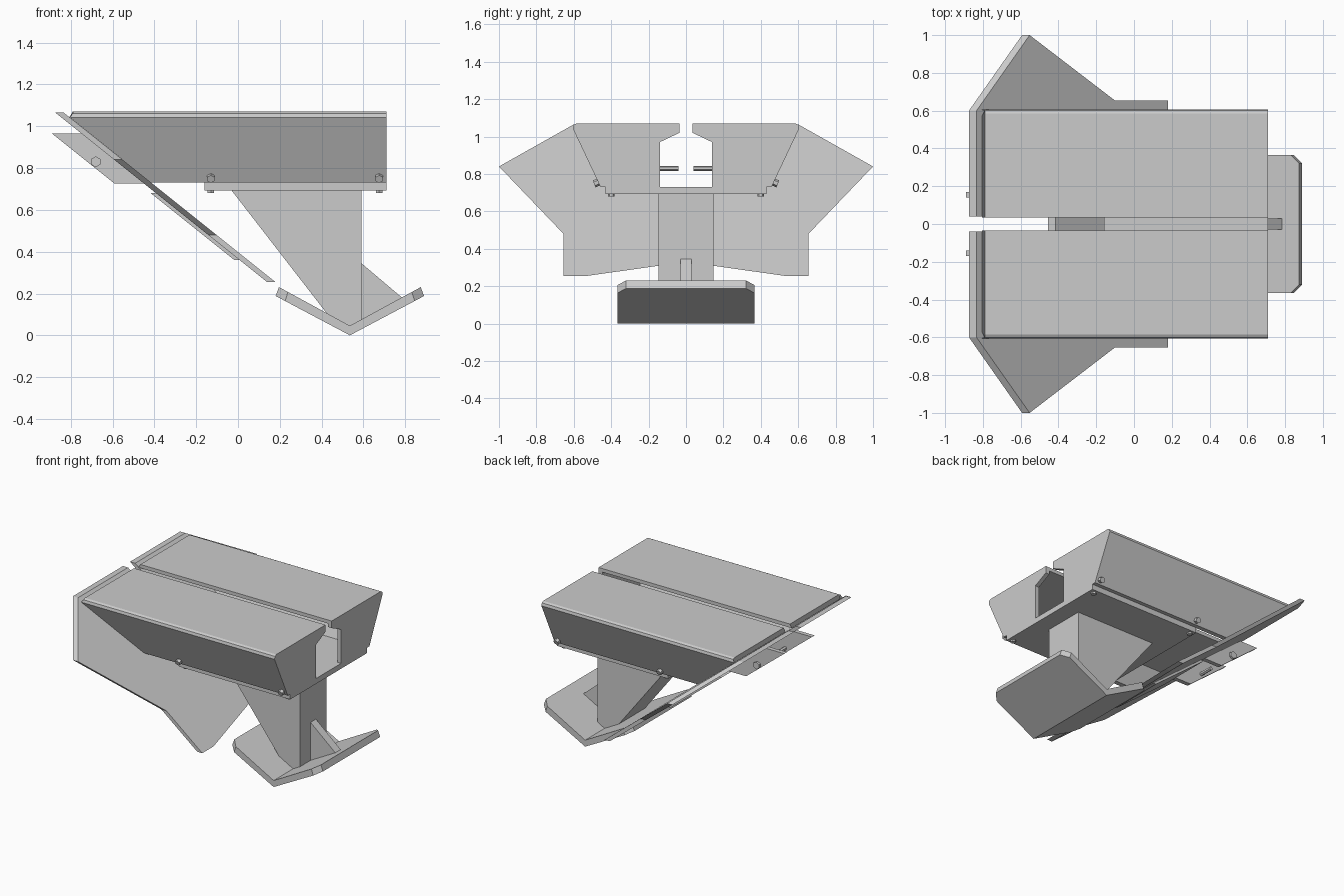
import bpy, bmesh
from mathutils import Vector

if "Cube" in bpy.data.objects:
    bpy.data.objects.remove(bpy.data.objects["Cube"])


def loft(name, pts, start, end):
    """Solid between two images of one 2D outline."""
    bm = bmesh.new()
    a = [bm.verts.new(start(u, v)) for u, v in pts]
    b = [bm.verts.new(end(u, v)) for u, v in pts]
    n = len(pts)
    bm.faces.new(a)
    bm.faces.new(b[::-1])
    for i in range(n):
        j = (i + 1) % n
        bm.faces.new((a[j], a[i], b[i], b[j]))
    bmesh.ops.recalc_face_normals(bm, faces=bm.faces[:])
    me = bpy.data.meshes.new(name)
    bm.to_mesh(me)
    bm.free()
    ob = bpy.data.objects.new(name, me)
    bpy.context.collection.objects.link(ob)
    return ob


def along_x(name, pts, x0, x1):
    return loft(name, pts, lambda y, z: (x0, y, z), lambda y, z: (x1, y, z))


def along_y(name, pts, y0, y1):
    return loft(name, pts, lambda x, z: (x, y0, z), lambda x, z: (x, y1, z))


def mirror_pts(half):
    return half + [(-y, z) for y, z in reversed(half) if y > 0]


def mirror_y(ob):
    m = ob.modifiers.new("mirror", 'MIRROR')
    m.use_axis = (False, True, False)
    pivot = bpy.data.objects.get("centre") or bpy.data.objects.new("centre", None)
    if pivot.name not in bpy.context.collection.objects:
        bpy.context.collection.objects.link(pivot)
        pivot.hide_render = True
    m.mirror_object = pivot


def hex_rod(name, start, end, radius):
    a, b = Vector(start), Vector(end)
    bpy.ops.mesh.primitive_cylinder_add(vertices=6, radius=radius, depth=(b - a).length,
                                        location=(a + b) / 2)
    ob = bpy.context.object
    ob.name = name
    ob.rotation_euler = (b - a).to_track_quat('Z', 'Y').to_euler()
    mirror_y(ob)


def blade_x(z):
    return -0.84 + (1.07 - z) / 0.8


# sloping winged blade, notched in the middle
blade = mirror_pts([(0.14, 0.73), (0.14, 0.97), (0.04, 1.02), (0.04, 1.065), (0.6, 1.065),
                    (1.0, 0.84), (0.655, 0.48), (0.655, 0.255), (0.53, 0.255), (0, 0.33)])
loft("blade", blade, lambda y, z: (blade_x(z), y, z),
     lambda y, z: (blade_x(z) - 0.04, y, z))

# backing strip under the blade
strip = [(-0.2, 0.68), (0.2, 0.68), (0.2, 0.36), (-0.2, 0.36)]
loft("backing_strip", strip, lambda y, z: (blade_x(z) - 0.04, y, z),
     lambda y, z: (blade_x(z) - 0.065, y, z))

# folded roof and side sheet, one per side
shell = [(0.035, 1.07), (0.585, 1.07), (0.6, 1.062), (0.605, 1.043), (0.457, 0.73),
         (0.425, 0.73), (0.572, 1.045), (0.035, 1.045)]
mirror_y(loft("cover", shell, lambda y, z: (0.71, y, z),
              lambda y, z: (max(blade_x(z), -0.79 if z > 1.05 else -0.805), y, z)))

# end plate with the central opening
end = [(0.035, 1.05), (0.59, 1.05), (0.445, 0.73), (0.14, 0.73), (0.14, 0.97), (0.035, 1.02)]
mirror_y(along_x("end_plate", end, 0.68, 0.71))

# floor plate
along_y("floor_plate", [(-0.16, 0.692), (0.71, 0.692), (0.71, 0.73), (-0.16, 0.73)], -0.43, 0.43)

# post and rear gusset
along_y("post", [(-0.03, 0.692), (0.59, 0.692), (0.59, 0.06), (0.535, 0.03), (0.44, 0.085)],
        -0.147, 0.147)
along_y("gusset", [(0.58, 0.352), (0.59, 0.345), (0.785, 0.18), (0.58, 0.06)], -0.03, 0.03)

# bent foot plate with clipped corners
for name, s in (("foot_front", -1), ("foot_rear", 1)):
    outline = [(0, -0.365), (0.31, -0.365), (0.355, -0.32),
               (0.355, 0.32), (0.31, 0.365), (0, 0.365)]
    loft(name, outline, lambda u, y: (0.535 + s * u, y, u * 0.53),
         lambda u, y: (0.535 + s * u * 0.955, y, 0.046 + u * 0.52))

# hinge brackets and their bolts
mirror_y(along_y("bracket", [(-0.89, 0.965), (-0.74, 0.965), (-0.44, 0.725), (-0.59, 0.725)],
                 0.14, 0.17))
hex_rod("bracket_pin", (-0.68, 0.04, 0.83), (-0.68, 0.16, 0.83), 0.013)
hex_rod("bracket_bolt", (-0.68, 0.165, 0.83), (-0.68, 0.185, 0.83), 0.026)

# cover bolts on the slanted sides and underneath
for x in (-0.13, 0.675):
    hex_rod("side_bolt", (x, 0.46, 0.76), (x, 0.491, 0.747), 0.02)
    hex_rod("floor_bolt", (x, 0.4, 0.7), (x, 0.4, 0.68), 0.018)
